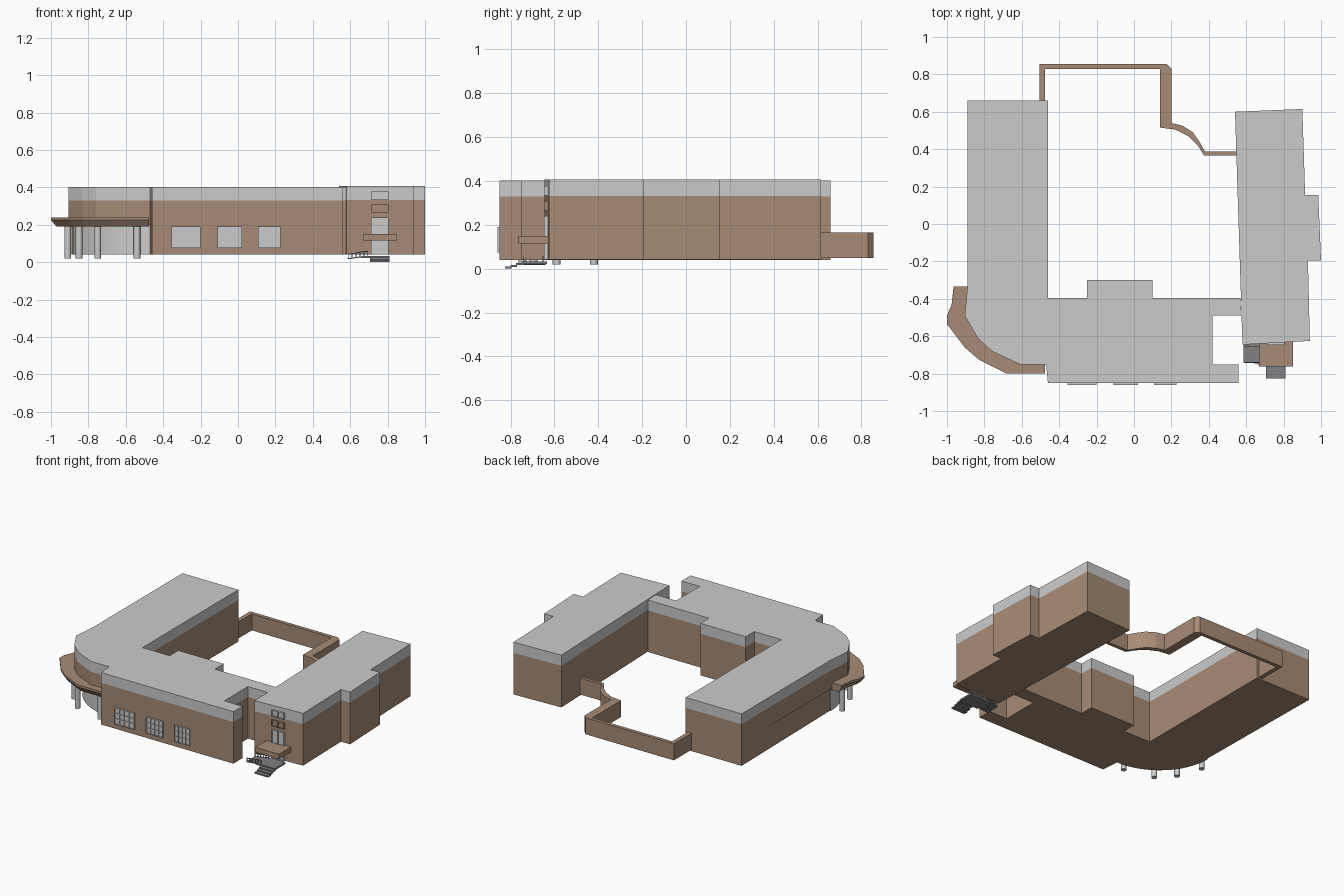
import bpy, bmesh, math
from mathutils import Vector

if "Cube" in bpy.data.objects:
    bpy.data.objects.remove(bpy.data.objects["Cube"])


def material(name, col):
    m = bpy.data.materials.new(name)
    m.diffuse_color = (*col, 1)
    m.use_nodes = True
    m.node_tree.nodes["Principled BSDF"].inputs["Base Color"].default_value = m.diffuse_color
    return m


BROWN = material("brown_wall", (0.39, 0.26, 0.18))
DARK = material("dark_steps", (0.22, 0.22, 0.23))


def finish(bm, name, mat):
    bmesh.ops.recalc_face_normals(bm, faces=bm.faces)
    me = bpy.data.meshes.new(name)
    bm.to_mesh(me)
    bm.free()
    ob = bpy.data.objects.new(name, me)
    bpy.context.collection.objects.link(ob)
    if mat:
        me.materials.append(mat)
    return ob


def prism(name, pts, z0, z1, mat=None, top=None):
    """Extruded outline; optional different outline at the top."""
    bm = bmesh.new()
    lo = [bm.verts.new((x, y, z0)) for x, y in pts]
    hi = [bm.verts.new((x, y, z1)) for x, y in (top or pts)]
    n = len(lo)
    bm.faces.new(lo[::-1])
    bm.faces.new(hi)
    for i in range(n):
        j = (i + 1) % n
        bm.faces.new((lo[i], lo[j], hi[j], hi[i]))
    return finish(bm, name, mat)


def boxes(name, specs, mat=None):
    """Several boxes (x0, x1, y0, y1, z0, z1) in one object."""
    bm = bmesh.new()
    for x0, x1, y0, y1, z0, z1 in specs:
        vs = bmesh.ops.create_cube(bm, size=1)["verts"]
        for v in vs:
            v.co = Vector(((x0 + x1) / 2 + v.co.x * (x1 - x0),
                           (y0 + y1) / 2 + v.co.y * (y1 - y0),
                           (z0 + z1) / 2 + v.co.z * (z1 - z0)))
    return finish(bm, name, mat)


def window(name, x0, x1, y, z0, z1, cols, rows, mat=None, t=0.005):
    """Pane with a raised grid of glazing bars."""
    s = [(x0, x1, y - 0.004, y + 0.01, z0, z1)]
    for i in range(cols + 1):
        x = x0 + (x1 - x0 - t) * i / cols
        s.append((x, x + t, y - 0.01, y, z0, z1))
    for i in range(rows + 1):
        z = z0 + (z1 - z0 - t) * i / rows
        s.append((x0, x1, y - 0.0095, y, z, z + t))
    return boxes(name, s, mat)


# Main L-shaped building outline, with curved front-left corner
corner = [(-0.89, -0.33), (-0.905, -0.49), (-0.835, -0.61), (-0.76, -0.68),
          (-0.61, -0.75), (-0.47, -0.75)]
rest = [(-0.46, -0.85), (0.56, -0.85), (0.56, -0.75), (0.42, -0.75),
        (0.42, -0.49), (0.575, -0.49), (0.57, -0.395), (0.10, -0.395),
        (0.10, -0.30), (-0.25, -0.30), (-0.25, -0.395), (-0.46, -0.395),
        (-0.46, 0.66), (-0.89, 0.66)]
arc = []
for i in range(17):
    a = math.radians(180 + 90 * i / 16)
    arc.append((-0.47 + 0.405 * math.cos(a), -0.33 + 0.39 * math.sin(a)))
prism("main_lower_walls", arc + rest, 0.04, 0.20, BROWN)
prism("main_upper_walls", corner + rest, 0.20, 0.33, BROWN)
prism("main_roof_band", corner + rest, 0.33, 0.402)

# Curved glazing under the canopy
inner = [(-0.47 + (x + 0.47) * 0.96, -0.33 + (y + 0.33) * 0.96) for x, y in arc]
outer = [(-0.47 + (x + 0.47) * 1.02, -0.33 + (y + 0.33) * 1.02) for x, y in arc]
glass = prism("curved_glazing", outer + inner[::-1], 0.041, 0.199)
for p in glass.data.polygons:
    p.use_smooth = len(p.vertices) == 4 and abs(p.normal.z) < 0.1
glass.data.set_sharp_from_angle(angle=math.radians(30))

# Canopy with tapered rim
rim = [(-0.475, -0.80), (-0.68, -0.80), (-0.83, -0.725), (-0.905, -0.66),
       (-1.0, -0.535), (-1.0, -0.49), (-0.975, -0.43), (-0.965, -0.335)]
rim_low = [(-0.475, -0.775), (-0.67, -0.775), (-0.81, -0.705), (-0.885, -0.64),
           (-0.97, -0.525), (-0.97, -0.49), (-0.95, -0.43), (-0.94, -0.335)]
back = [(-0.86, -0.335), (-0.84, -0.47), (-0.73, -0.62), (-0.60, -0.70), (-0.475, -0.70)]
prism("canopy", rim_low + back, 0.19, 0.225, BROWN, rim + back)
prism("canopy_lip", rim + back, 0.225, 0.24, BROWN)

# Canopy columns
for i, (x, y) in enumerate([(-0.91, -0.42), (-0.85, -0.59), (-0.75, -0.695), (-0.54, -0.745)]):
    ring = [(x + 0.018 * math.cos(k * math.pi / 8), y + 0.018 * math.sin(k * math.pi / 8))
            for k in range(16)]
    col = prism(f"column_{i + 1}", ring, 0.02, 0.195)
    for p in col.data.polygons:
        p.use_smooth = len(p.vertices) == 4
    col.data.set_sharp_from_angle(angle=math.radians(40))

# Right wing
wing = [(0.54, 0.60), (0.90, 0.615), (0.915, 0.155), (0.985, 0.155),
        (1.0, -0.195), (0.93, -0.195), (0.94, -0.625), (0.58, -0.645)]
prism("right_wing_walls", wing, 0.042, 0.332, BROWN)
prism("right_wing_roof_band", wing, 0.332, 0.406)

# Courtyard wall
yard = [(-0.505, 0.655), (-0.505, 0.855), (0.175, 0.855), (0.20, 0.83), (0.20, 0.54),
        (0.26, 0.525), (0.315, 0.49), (0.35, 0.44), (0.38, 0.388), (0.548, 0.388),
        (0.548, 0.365), (0.375, 0.365), (0.345, 0.415), (0.29, 0.47), (0.22, 0.505),
        (0.14, 0.515), (0.14, 0.83), (-0.475, 0.83), (-0.475, 0.655)]
prism("courtyard_wall", yard, 0.05, 0.165, BROWN)

# Front windows
for i, (x0, x1) in enumerate([(-0.355, -0.20), (-0.11, 0.022), (0.108, 0.227)]):
    window(f"front_window_{i + 1}", x0, x1, -0.85, 0.075, 0.19, 4, 3)

# Entrance door, upper windows and awning
window("entrance_door", 0.71, 0.805, -0.638, 0.042, 0.24, 2, 1)
window("entrance_window_low", 0.71, 0.805, -0.638, 0.265, 0.308, 2, 1, BROWN)
window("entrance_window_high", 0.71, 0.805, -0.638, 0.333, 0.377, 2, 1)
boxes("entrance_awning", [(0.668, 0.85, -0.763, -0.625, 0.115, 0.15)], BROWN)

# Landing, front steps and side ramp steps
boxes("landing", [(0.66, 0.81, -0.75, -0.635, 0.022, 0.034)], DARK)
boxes("front_steps", [(0.705, 0.81, -0.775 - 0.025 * i, -0.745 - 0.025 * i,
                       0.016 - 0.008 * i, 0.026 - 0.008 * i) for i in range(3)], DARK)
boxes("side_steps", [(0.585 + 0.019 * i, 0.606 + 0.019 * i, -0.74 - 0.002 * i, -0.64,
                      0.016 + 0.003 * i, 0.022 + 0.003 * i) for i in range(4)], DARK)

# Railings beside the side steps
rails = []
for y in (-0.742, -0.655):
    for i in range(6):
        x, z = 0.587 + 0.021 * i, 0.018 + 0.003 * i
        rails.append((x, x + 0.004, y, y + 0.004, z, z + 0.026))
        if i < 5:
            rails.append((x, x + 0.025, y, y + 0.004, z + 0.024, z + 0.029))
boxes("railings", rails, DARK)
